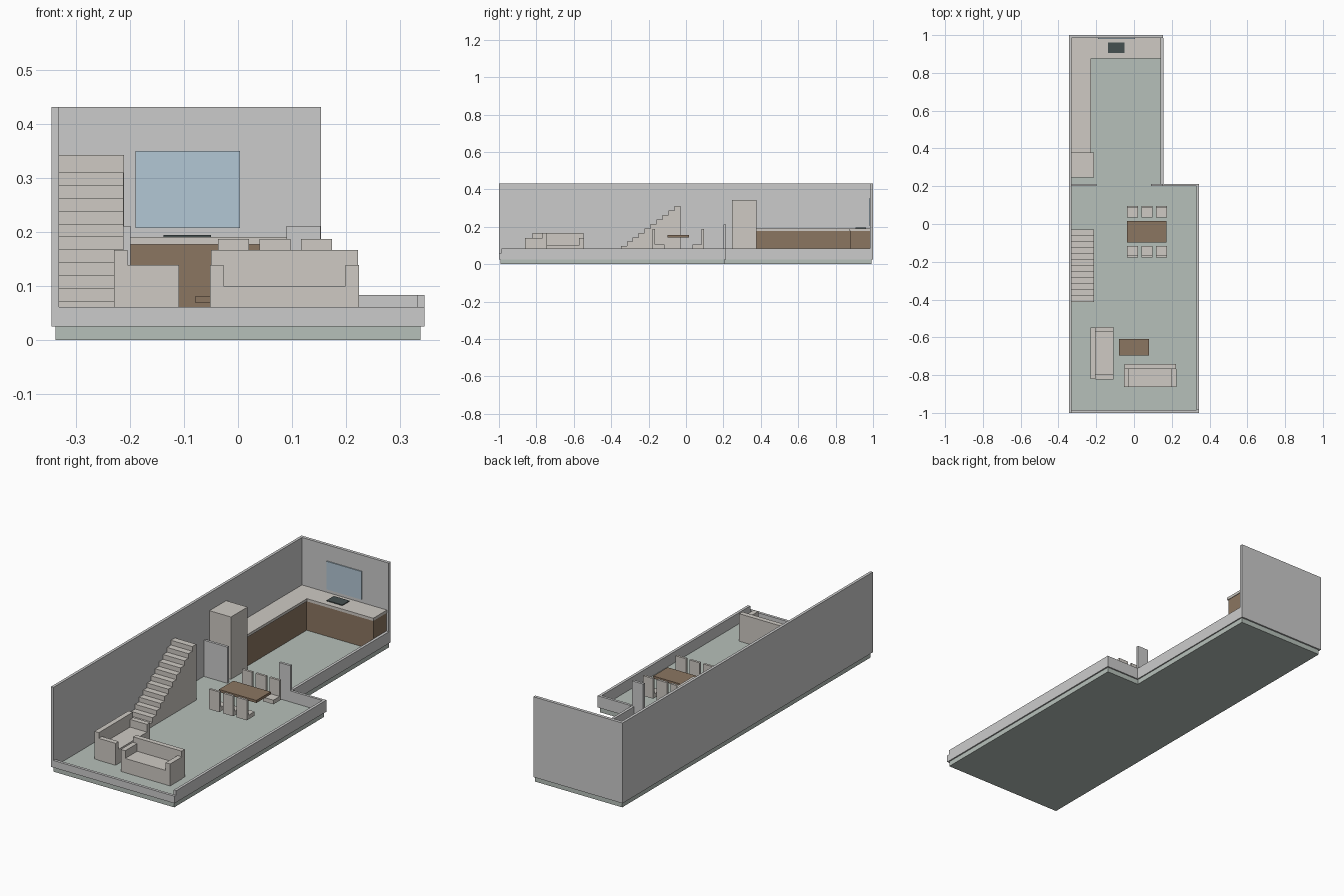
import bpy, bmesh

if "Cube" in bpy.data.objects:
    bpy.data.objects.remove(bpy.data.objects["Cube"])


def material(name, rgb):
    m = bpy.data.materials.new(name)
    m.diffuse_color = (*rgb, 1)
    m.use_nodes = True
    m.node_tree.nodes["Principled BSDF"].inputs["Base Color"].default_value = m.diffuse_color
    return m


FLOOR = material("floor_green", (0.47, 0.53, 0.49))
WALL = material("wall_grey", (0.60, 0.62, 0.60))
SOFT = material("warm_white", (0.62, 0.59, 0.55))
WOOD = material("wood", (0.26, 0.18, 0.12))
DARK = material("dark", (0.06, 0.08, 0.08))
GLASS = material("glass_blue", (0.45, 0.57, 0.66))

Z0 = 0.025  # floor level


def finish(name, bm, mat):
    bmesh.ops.recalc_face_normals(bm, faces=bm.faces[:])
    me = bpy.data.meshes.new(name)
    bm.to_mesh(me)
    bm.free()
    ob = bpy.data.objects.new(name, me)
    me.materials.append(mat)
    bpy.context.collection.objects.link(ob)
    return ob


def add_box(bm, x, y, z):
    vs = bmesh.ops.create_cube(bm, size=1)["verts"]
    for v in vs:
        v.co = [(a + b) / 2 + c * (b - a) for (a, b), c in zip((x, y, z), v.co)]


def boxes(name, mat, *parts):
    bm = bmesh.new()
    for p in parts:
        add_box(bm, *p)
    return finish(name, bm, mat)


def prism(name, mat, pts, offset):
    bm = bmesh.new()
    f = bm.faces.new([bm.verts.new(p) for p in pts])
    r = bmesh.ops.extrude_face_region(bm, geom=[f])
    bmesh.ops.translate(bm, vec=offset,
                        verts=[g for g in r["geom"] if isinstance(g, bmesh.types.BMVert)])
    return finish(name, bm, mat)


# L-shaped floor slab
outline = [(-.338, -.992), (.338, -.992), (.338, .206), (.149, .206), (.149, .992), (-.338, .992)]
prism("floor_slab", FLOOR, [(x, y, 0) for x, y in outline], (0, 0, Z0 + .003))

# Tall walls
boxes("left_wall", WALL, ((-.345, -.331), (-1, 1), (Z0, .431)))
boxes("back_wall", WALL, ((-.331, .154), (.984, 1), (Z0, .431)))
# Low cut-away walls
boxes("front_low_wall", WALL, ((-.331, .345), (-1, -.986), (Z0, .061)))
boxes("right_low_wall", WALL, ((.331, .345), (-.986, .213), (Z0, .084)))
boxes("step_low_wall", WALL, ((.153, .331), (.2, .213), (Z0, .084)))
boxes("kitchen_low_wall", WALL, ((.141, .155), (.213, .984), (Z0, .084)))
# Stub partitions beside the kitchen opening
boxes("left_partition", WALL, ((-.331, -.199), (.2, .213), (Z0, .211)))
boxes("right_partition", WALL, ((.09, .153), (.2, .213), (Z0, .211)))

# Window
boxes("window", GLASS, ((-.19, .004), (.979, .985), (.208, .35)))

# Kitchen units, worktop, hob and tall cabinet
boxes("kitchen_units", WOOD,
      ((-.331, -.232), (.378, .984), (Z0, .177)),
      ((-.232, .141), (.88, .984), (Z0, .177)))
top = [(-.331, .378), (-.227, .378), (-.227, .875), (.144, .875), (.144, .984), (-.331, .984)]
prism("worktop", SOFT, [(x, y, .177) for x, y in top], (0, 0, .014))
boxes("hob", DARK, ((-.138, -.05), (.905, .962), (.19, .195)))
boxes("tall_cabinet", SOFT, ((-.331, -.211), (.245, .378), (Z0, .343)))

# Staircase: stepped profile extruded across its width
N, Y0, RUN, RISE = 12, -.412, .0318, .0238
prof = [(Y0, Z0)]
for i in range(N):
    prof += [(Y0 + i * RUN, Z0 + (i + 1) * RISE), (Y0 + (i + 1) * RUN, Z0 + (i + 1) * RISE)]
prof.append((Y0 + N * RUN, Z0))
stairs = [(-.331, y, z) for y, z in dict.fromkeys(prof)]
prism("staircase", SOFT, stairs, (.119, 0, 0))


# Sofas: local x is length, back on +y
def sofa(name, loc, turn):
    L, D, A = .138, .06, .025
    ob = boxes(name, SOFT,
               ((-L + A, L - A), (-D, D - A), (0, .075)),
               ((-L, -L + A), (-D, D - A), (0, .114)),
               ((L - A, L), (-D, D - A), (0, .114)),
               ((-L + .002, L - .002), (D - A, D), (0, .142)))
    ob.location = (*loc, Z0)
    ob.rotation_euler.z = turn


sofa("front_sofa", (.086, -.802), 0)
sofa("side_sofa", (-.169, -.684), 1.5707963)

# Tables
boxes("coffee_table", WOOD, ((-.08, .08), (-.695, -.61), (.07, .081)))
boxes("dining_table", WOOD, ((-.037, .172), (-.099, .016), (.142, .155)))

# Chairs in two facing rows
for row, (back, d) in enumerate(((-.178, 1), (.096, -1))):
    for i in range(3):
        x = -.037 + .077 * i
        y1, y2 = back + d * .012, back + d * .062
        boxes(f"chair_{row}_{i}", SOFT,
              ((x, x + .057), sorted((back, y1)), (.085, .187)),
              ((x, x + .057), sorted((y1, y2)), (.085, .106)))
